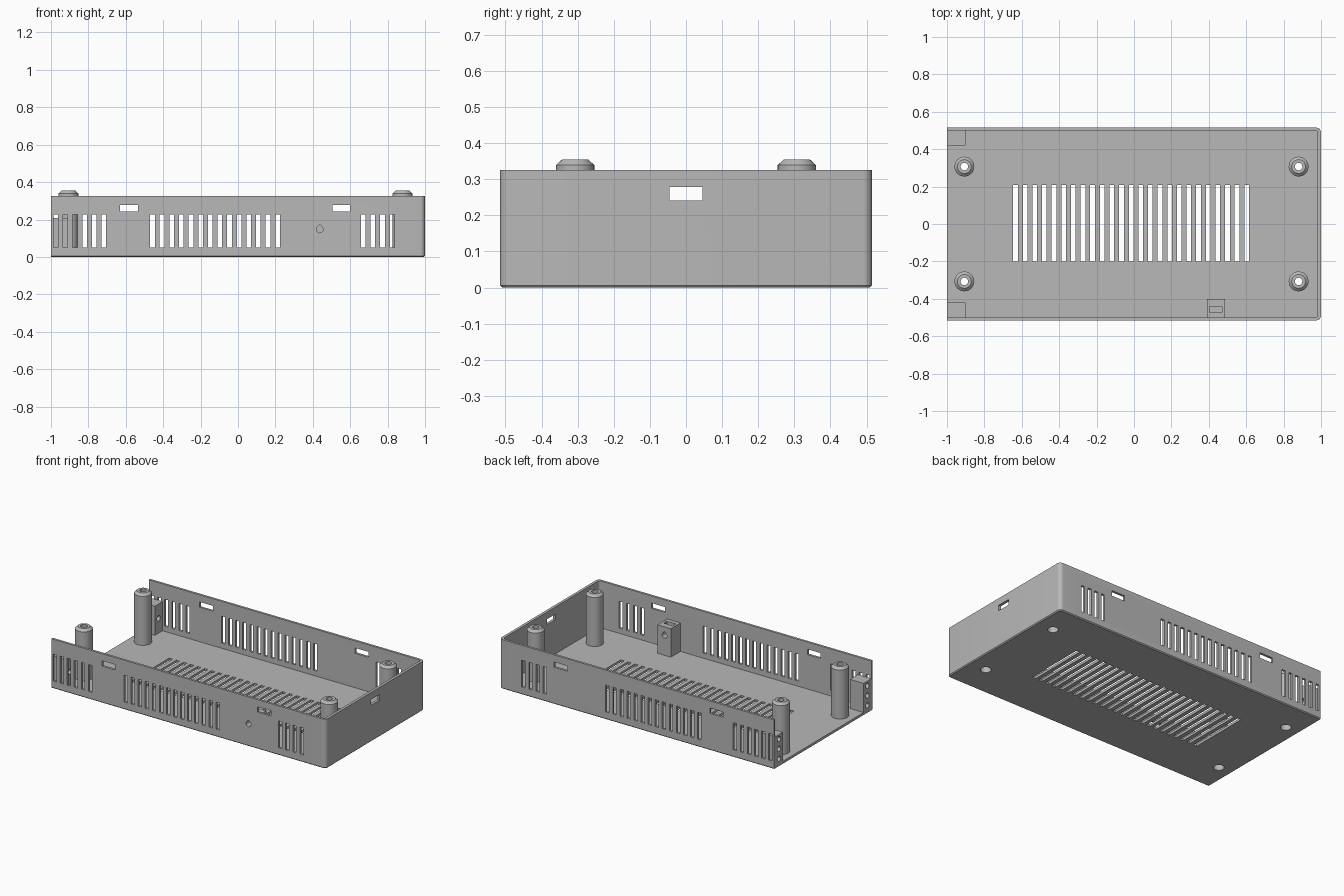
import bpy
import bmesh
from math import pi, sin, cos, radians
from mathutils import Matrix, Vector

if "Cube" in bpy.data.objects:
    bpy.data.objects.remove(bpy.data.objects["Cube"], do_unlink=True)

grey = bpy.data.materials.new("plain grey plastic")
grey.use_nodes = True
tone = (0.48, 0.48, 0.48, 1)
grey.diffuse_color = tone
grey.node_tree.nodes["Principled BSDF"].inputs["Base Color"].default_value = tone

X, Y, WALL, FLOOR, TOP = 1.0, 0.515, 0.015, 0.016, 0.325


def finish(bm, name):
    bmesh.ops.recalc_face_normals(bm, faces=bm.faces)
    mesh = bpy.data.meshes.new(name)
    bm.to_mesh(mesh)
    bm.free()
    obj = bpy.data.objects.new(name, mesh)
    mesh.materials.append(grey)
    bpy.context.collection.objects.link(obj)
    return obj


def add_box(bm, x, y, z):
    """Box from (low, high) ranges."""
    size = [r[1] - r[0] for r in (x, y, z)]
    mid = [(r[1] + r[0]) / 2 for r in (x, y, z)]
    matrix = Matrix.Translation(mid) @ Matrix.Diagonal((*size, 1))
    return bmesh.ops.create_cube(bm, size=1, matrix=matrix)["verts"]


def add_rod(bm, center, radius, depth, axis="Z", sides=32):
    turn = Matrix.Rotation(pi / 2, 4, "Y") if axis == "X" else Matrix()
    bmesh.ops.create_cone(bm, cap_ends=True, segments=sides, radius1=radius, radius2=radius,
                          depth=depth, matrix=Matrix.Translation(center) @ turn)


def activate(obj):
    bpy.ops.object.select_all(action="DESELECT")
    obj.select_set(True)
    bpy.context.view_layer.objects.active = obj


def cut(obj, bm):
    cutter = finish(bm, "cutter")
    cutter.hide_render = True
    mod = obj.modifiers.new("cut", "BOOLEAN")
    mod.operation, mod.solver, mod.object = "DIFFERENCE", "EXACT", cutter
    activate(obj)
    bpy.ops.object.modifier_apply(modifier=mod.name)
    bpy.data.objects.remove(cutter, do_unlink=True)


def smooth(obj):
    activate(obj)
    bpy.ops.object.shade_smooth_by_angle(angle=radians(30))


def teardrop(bm, x, z, r, y0, y1):
    """Drop-shaped prism along y, pointed at the top."""
    angles = [radians(135 + 270 * i / 18) for i in range(19)]
    outline = [(x + r * cos(a), z + r * sin(a)) for a in angles] + [(x, z + 1.5 * r)]
    face = bm.faces.new([bm.verts.new((px, y0, pz)) for px, pz in outline])
    ext = bmesh.ops.extrude_face_region(bm, geom=[face])
    verts = [v for v in ext["geom"] if isinstance(v, bmesh.types.BMVert)]
    bmesh.ops.translate(bm, verts=verts, vec=(0, y1 - y0, 0))


# Tray shell: rounded at the closed end, chamfered underneath
bm = bmesh.new()
add_box(bm, (-X, X), (-Y, Y), (0, TOP))
corners = [e for e in bm.edges if all(v.co.x > 0.9 for v in e.verts)
           and abs(e.verts[0].co.z - e.verts[1].co.z) > 0.1]
bmesh.ops.bevel(bm, geom=corners, offset=0.025, segments=6, profile=0.5, affect="EDGES")
rim = [e for e in bm.edges if all(v.co.z < 0.001 for v in e.verts)
       and not all(v.co.x < -0.99 for v in e.verts)]
bmesh.ops.bevel(bm, geom=rim, offset=0.006, segments=1, affect="EDGES")
shell = finish(bm, "tray_shell")

# Cavity, open at the top and at one end
bm = bmesh.new()
inner = add_box(bm, (-X - 0.1, X - WALL - 0.003), (-Y + WALL, Y - WALL), (FLOOR, TOP + 0.1))
corners = [e for e in bm.edges if all(v.co.x > 0.9 for v in e.verts)
           and abs(e.verts[0].co.z - e.verts[1].co.z) > 0.1]
bmesh.ops.bevel(bm, geom=corners, offset=0.012, segments=4, profile=0.5, affect="EDGES")
cut(shell, bm)

# Vents, wall windows and screw openings
PITCH, SLOT = 0.0515, 0.025
posts = [(x, y) for x in (-0.907, 0.88) for y in (-0.307, 0.307)]
bm = bmesh.new()
for start, count in ((-0.987, 6), (-0.47, 14), (0.657, 4)):
    for i in range(count):
        x = start + i * PITCH
        add_box(bm, (x, x + SLOT), (-0.6, 0.6), (0.05, 0.227))
for i in range(25):
    x = -0.646 + i * PITCH
    add_box(bm, (x, x + SLOT), (-0.2, 0.208), (-0.02, 0.04))
for x in (-0.582, 0.552):
    add_box(bm, (x - 0.048, x + 0.048), (-0.6, 0.6), (0.243, 0.278))
add_box(bm, (0.9, 1.1), (-0.046, 0.046), (0.241, 0.278))
for x, y in posts:
    add_rod(bm, (x, y, 0), 0.032, 0.1)
teardrop(bm, 0.437, 0.147, 0.018, -0.6, -0.45)
cut(shell, bm)
smooth(shell)

# Hollow screw posts, turned from a profile
profile = [(0.032, FLOOR), (0.053, FLOOR), (0.053, 0.339), (0.037, 0.354),
           (0.02, 0.354), (0.02, 0.26), (0.032, 0.26)]
for number, (x, y) in enumerate(posts, 1):
    bm = bmesh.new()
    verts = [bm.verts.new((r, 0, z)) for r, z in profile]
    edges = [bm.edges.new((a, b)) for a, b in zip(verts, verts[1:] + verts[:1])]
    bmesh.ops.spin(bm, geom=verts + edges, cent=(0, 0, 0), axis=(0, 0, 1),
                   angle=2 * pi, steps=32)
    bmesh.ops.remove_doubles(bm, verts=bm.verts, dist=0.0001)
    bmesh.ops.translate(bm, verts=bm.verts, vec=Vector((x, y, 0)))
    smooth(finish(bm, f"screw_post_{number}"))

# Fastening block on the front wall, with a nut pocket
bm = bmesh.new()
add_box(bm, (0.39, 0.487), (-0.503, -0.4), (FLOOR - 0.004, 0.204))
block = finish(bm, "front_nut_block")
bm = bmesh.new()
teardrop(bm, 0.437, 0.147, 0.018, -0.6, -0.35)
cut(block, bm)
bm = bmesh.new()
add_box(bm, (0.404, 0.47), (-0.473, -0.44), (0.115, 0.3))
cut(block, bm)
smooth(block)

# Corner blocks at the open end, each with three screw holes
for side, name in ((-1, "front"), (1, "back")):
    bm = bmesh.new()
    add_box(bm, (-X, -0.9), sorted((side * 0.42, side * 0.503)), (FLOOR - 0.004, 0.208))
    block = finish(bm, f"{name}_corner_block")
    bm = bmesh.new()
    for z, depth in ((0.048, 0.12), (0.113, 0.3), (0.178, 0.12)):
        add_rod(bm, (-X, side * 0.46, z), 0.017, depth, "X", 20)
    cut(block, bm)
    smooth(block)
